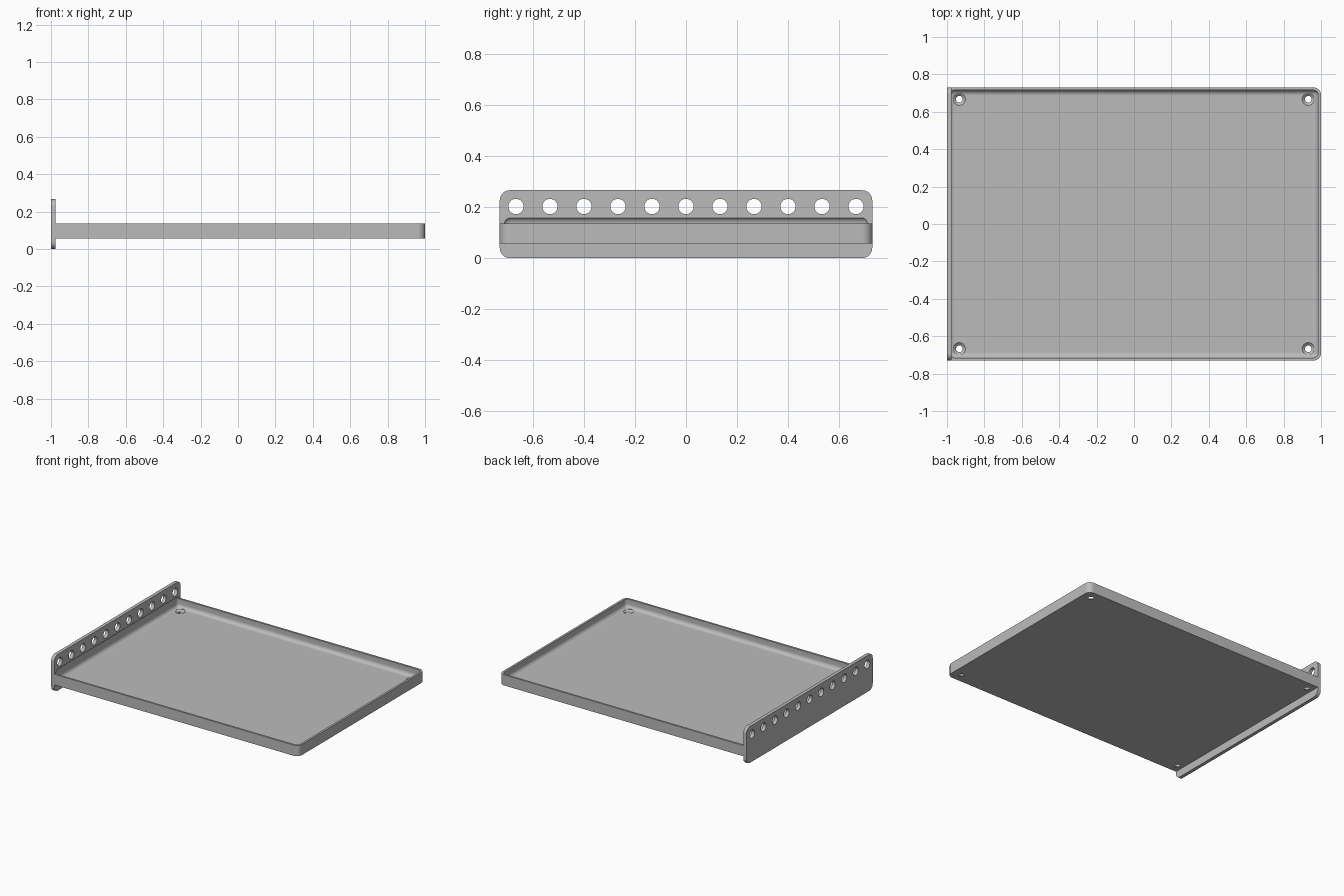
import bpy
import bmesh
from mathutils import Matrix, Vector

if "Cube" in bpy.data.objects:
    bpy.data.objects.remove(bpy.data.objects["Cube"])

grey = bpy.data.materials.new("plain grey")
grey.use_nodes = True
colour = (0.5, 0.5, 0.5, 1)
grey.diffuse_color = colour
grey.node_tree.nodes["Principled BSDF"].inputs["Base Color"].default_value = colour

HALF_Y = 0.73
FACE_X = -0.975      # inner face of the end plate
TRAY_BOTTOM, TRAY_TOP = 0.057, 0.135
FLOOR = 0.072


def finish(bm, name):
    mesh = bpy.data.meshes.new(name)
    bm.to_mesh(mesh)
    bm.free()
    mesh.materials.append(grey)
    obj = bpy.data.objects.new(name, mesh)
    bpy.context.collection.objects.link(obj)
    return obj


def rounded_box(name, low, high, radius, pick, segments=8):
    """Box between two corners, with the edges chosen by pick rounded."""
    low, high = Vector(low), Vector(high)
    bm = bmesh.new()
    bmesh.ops.create_cube(bm, size=1)
    bmesh.ops.scale(bm, vec=high - low, verts=bm.verts)
    bmesh.ops.translate(bm, vec=(low + high) / 2, verts=bm.verts)
    edges = [e for e in bm.edges if pick(e.verts[0].co, e.verts[1].co)]
    bmesh.ops.bevel(bm, geom=edges, offset=radius, segments=segments,
                    profile=0.5, affect='EDGES')
    return finish(bm, name)


def add_cone(bm, place, r1, r2, depth):
    bmesh.ops.create_cone(bm, cap_ends=True, segments=32, radius1=r1,
                          radius2=r2, depth=depth, matrix=place)


def cut(obj, cutter):
    mod = obj.modifiers.new("cut", 'BOOLEAN')
    mod.operation = 'DIFFERENCE'
    mod.solver = 'EXACT'
    mod.object = cutter
    bpy.ops.object.select_all(action='DESELECT')
    obj.select_set(True)
    bpy.context.view_layer.objects.active = obj
    bpy.ops.object.modifier_apply(modifier=mod.name)


# Main solids
end_plate = rounded_box("end_plate", (-1, -HALF_Y, 0), (FACE_X, HALF_Y, 0.266), 0.04,
                        lambda a, b: abs(a.x - b.x) > 0.01)
tray = rounded_box("tray", (FACE_X, -HALF_Y, TRAY_BOTTOM), (1, HALF_Y, TRAY_TOP), 0.04,
                   lambda a, b: abs(a.z - b.z) > 0.01 and a.x > 0)

# Filleted hollow, which also scoops slightly into the end plate
hollow = rounded_box("hollow_cutter", (-0.988, -0.716, FLOOR), (0.985, 0.716, 0.162),
                     0.028, lambda a, b: True)

# Row of round holes along the end plate
bm = bmesh.new()
for i in range(-5, 6):
    place = Matrix.Translation((-0.988, i * 0.1333, 0.202)) @ Matrix.Rotation(1.570796, 4, 'Y')
    add_cone(bm, place, 0.03, 0.03, 0.1)
row_holes = finish(bm, "row_hole_cutter")

# Countersunk screw holes in the tray corners
def corner_cutter(name, r1, r2, low, high):
    bm = bmesh.new()
    for x in (-0.934, 0.932):
        for y in (-0.667, 0.667):
            add_cone(bm, Matrix.Translation((x, y, (low + high) / 2)), r1, r2, high - low)
    return finish(bm, name)


screw_holes = corner_cutter("screw_hole_cutter", 0.018, 0.018, 0.03, 0.1)
sinks = corner_cutter("countersink_cutter", 0.018, 0.034, TRAY_BOTTOM + 0.002, FLOOR + 0.001)
sink_tops = corner_cutter("countersink_top_cutter", 0.034, 0.034, FLOOR + 0.0005, 0.11)

for cutter in (hollow, screw_holes, sinks, sink_tops):
    cut(tray, cutter)
for cutter in (hollow, row_holes):
    cut(end_plate, cutter)

for cutter in (hollow, row_holes, screw_holes, sinks, sink_tops):
    bpy.data.objects.remove(cutter)

# Smooth rounded surfaces, crisp edges
bpy.ops.object.select_all(action='DESELECT')
for obj in (tray, end_plate):
    obj.select_set(True)
bpy.context.view_layer.objects.active = tray
bpy.ops.object.shade_smooth_by_angle(angle=0.52)
